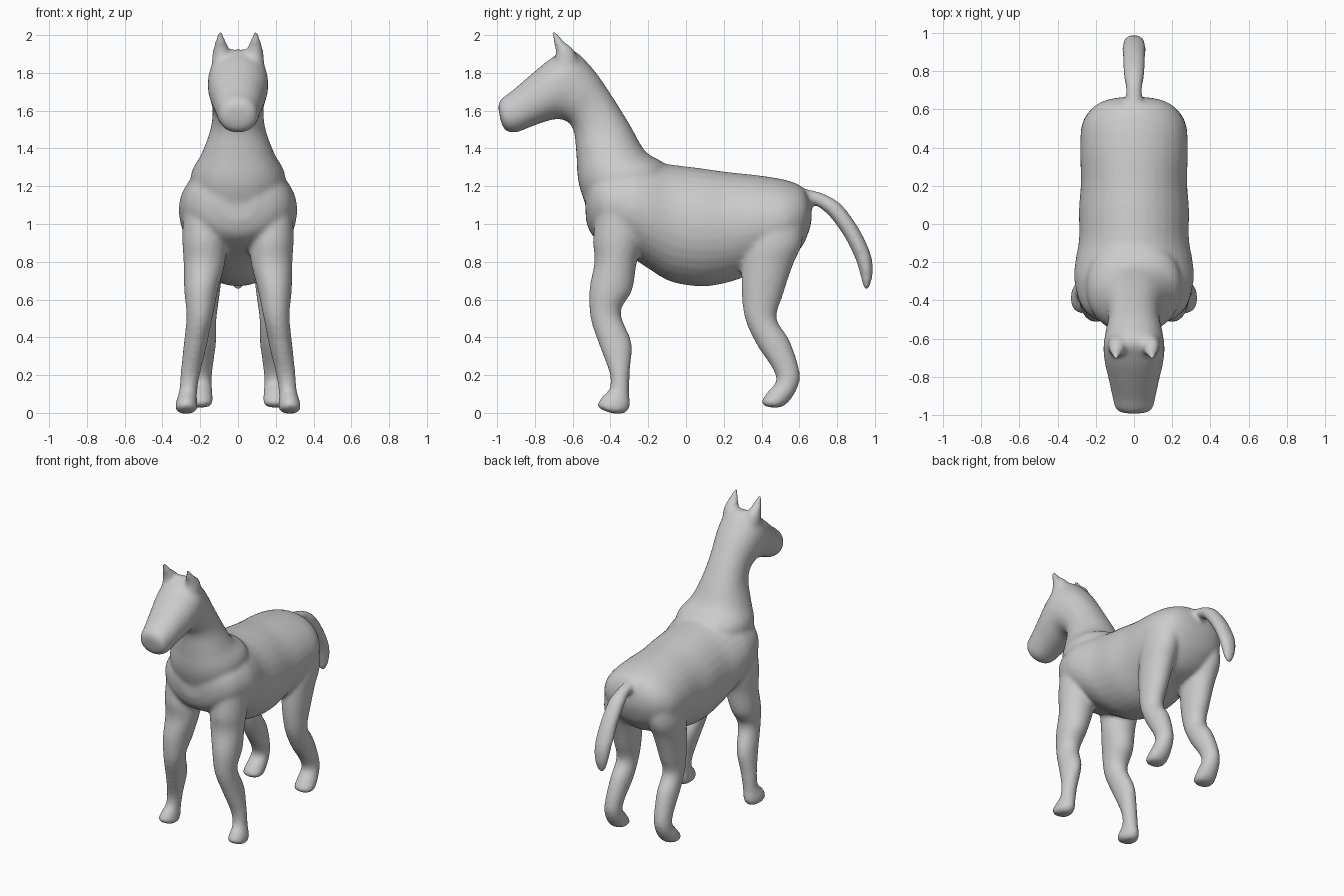
import bpy, bmesh, math
from mathutils import Vector

SIDES = 32
STEPS = 6


def catmull(a, b, c, d, t):
    return [0.5 * (2 * q + (r - p) * t + (2 * p - 5 * q + 4 * r - s) * t * t
            + (3 * q - p - 3 * r + s) * t ** 3) for p, q, r, s in zip(a, b, c, d)]


def loft(bm, stations, side=1, power=1.0):
    """Skin ovals; station = outline point A (y, z), point B (y, z), centre x, half width."""
    n = len(stations)
    path = []
    for i in range(n - 1):
        quad = [stations[max(i - 1, 0)], stations[i], stations[i + 1], stations[min(i + 2, n - 1)]]
        path += [catmull(*quad, k / STEPS) for k in range(STEPS)]
    path.append(stations[-1])
    rings = []
    for ay, az, by, bz, xc, rx in path:
        ring = []
        for k in range(SIDES):
            a = 2 * math.pi * k / SIDES
            c = math.copysign(abs(math.cos(a)) ** power, math.cos(a))
            s = math.copysign(abs(math.sin(a)) ** power, math.sin(a))
            ring.append(bm.verts.new((side * (xc + rx * c),
                                      (ay + by) / 2 + s * (ay - by) / 2,
                                      (az + bz) / 2 + s * (az - bz) / 2)))
        rings.append(ring)
    faces = [bm.faces.new((r[k], r[(k + 1) % SIDES], q[(k + 1) % SIDES], q[k]))
             for r, q in zip(rings, rings[1:]) for k in range(SIDES)]
    faces += [bm.faces.new(rings[0]), bm.faces.new(rings[-1])]
    bmesh.ops.recalc_face_normals(bm, faces=faces)


# Barrel: chest to rump
barrel = [
    (-.535, 1.20, -.53, 1.02, 0, .10),
    (-.50, 1.28, -.50, .945, 0, .20),
    (-.43, 1.32, -.43, .89, 0, .275),
    (-.30, 1.34, -.30, .83, 0, .312),
    (-.20, 1.335, -.20, .765, 0, .308),
    (-.08, 1.315, -.08, .695, 0, .288),
    (.08, 1.295, .08, .67, 0, .288),
    (.22, 1.275, .22, .69, 0, .278),
    (.38, 1.258, .38, .745, 0, .282),
    (.52, 1.235, .52, .79, 0, .272),
    (.61, 1.20, .61, .875, 0, .215),
    (.65, 1.14, .65, .96, 0, .14),
    (.665, 1.08, .665, 1.02, 0, .05)]

# Neck and head: throat side, crest side
neck_head = [
    (-.49, 1.00, -.05, 1.20, 0, .24),
    (-.565, 1.20, -.11, 1.315, 0, .25),
    (-.58, 1.36, -.215, 1.385, 0, .193),
    (-.59, 1.47, -.30, 1.53, 0, .146),
    (-.61, 1.525, -.40, 1.69, 0, .135),
    (-.645, 1.55, -.50, 1.83, 0, .150),
    (-.69, 1.555, -.61, 1.925, 0, .160),
    (-.75, 1.54, -.71, 1.88, 0, .152),
    (-.82, 1.515, -.81, 1.80, 0, .132),
    (-.90, 1.485, -.915, 1.71, 0, .112),
    (-.955, 1.495, -.98, 1.66, 0, .095),
    (-.98, 1.54, -.995, 1.62, 0, .055)]

# Tail: upper edge, lower edge
tail = [
    (.58, 1.20, .58, 1.12, 0, .045),
    (.66, 1.18, .64, 1.11, 0, .042),
    (.73, 1.16, .70, 1.09, 0, .044),
    (.82, 1.105, .765, 1.035, 0, .056),
    (.91, .985, .84, .93, 0, .060),
    (.975, .85, .895, .82, 0, .060),
    (.99, .76, .92, .74, 0, .050),
    (.98, .69, .935, .68, 0, .034),
    (.965, .65, .945, .65, 0, .015)]

# Legs: front edge, back edge
front_leg = [
    (-.47, 1.08, -.22, 1.08, .19, .10),
    (-.492, .92, -.23, .92, .18, .115),
    (-.485, .80, -.26, .80, .178, .110),
    (-.512, .65, -.285, .65, .195, .090),
    (-.505, .50, -.345, .53, .203, .070),
    (-.46, .36, -.288, .37, .225, .062),
    (-.405, .21, -.298, .21, .252, .052),
    (-.405, .13, -.300, .10, .264, .048),
    (-.445, .085, -.298, .03, .272, .056),
    (-.470, .045, -.33, -.003, .274, .058),
    (-.455, .02, -.39, -.003, .274, .035)]

hind_leg = [
    (.32, 1.05, .62, 1.05, .16, .10),
    (.31, .90, .615, .90, .175, .105),
    (.295, .76, .565, .78, .175, .095),
    (.295, .62, .512, .62, .178, .080),
    (.315, .49, .480, .50, .182, .068),
    (.375, .36, .545, .39, .184, .068),
    (.455, .24, .592, .26, .192, .060),
    (.478, .17, .602, .17, .197, .058),
    (.435, .115, .565, .085, .200, .066),
    (.400, .065, .510, .032, .203, .068),
    (.405, .04, .45, .028, .203, .035)]

# Ears: front edge, back edge
ear = [
    (-.70, 1.84, -.57, 1.86, .085, .055),
    (-.69, 1.91, -.595, 1.925, .088, .045),
    (-.70, 1.96, -.645, 1.965, .092, .030),
    (-.712, 2.02, -.69, 2.02, .094, .012)]

bm = bmesh.new()
loft(bm, barrel)
loft(bm, neck_head, power=.92)
loft(bm, tail)
for side in (1, -1):
    loft(bm, front_leg, side)
    loft(bm, hind_leg, side)
    loft(bm, ear, side)

mesh = bpy.data.meshes.new("horse")
bm.to_mesh(mesh)
bm.free()
horse = bpy.data.objects.new("horse", mesh)
bpy.context.collection.objects.link(horse)

# Fuse the parts into one skin and soften the joins
remesh = horse.modifiers.new("fuse", 'REMESH')
remesh.mode = 'VOXEL'
remesh.voxel_size = .012
remesh.use_smooth_shade = True
soften = horse.modifiers.new("soften", 'SMOOTH')
soften.factor = .5
soften.iterations = 12
